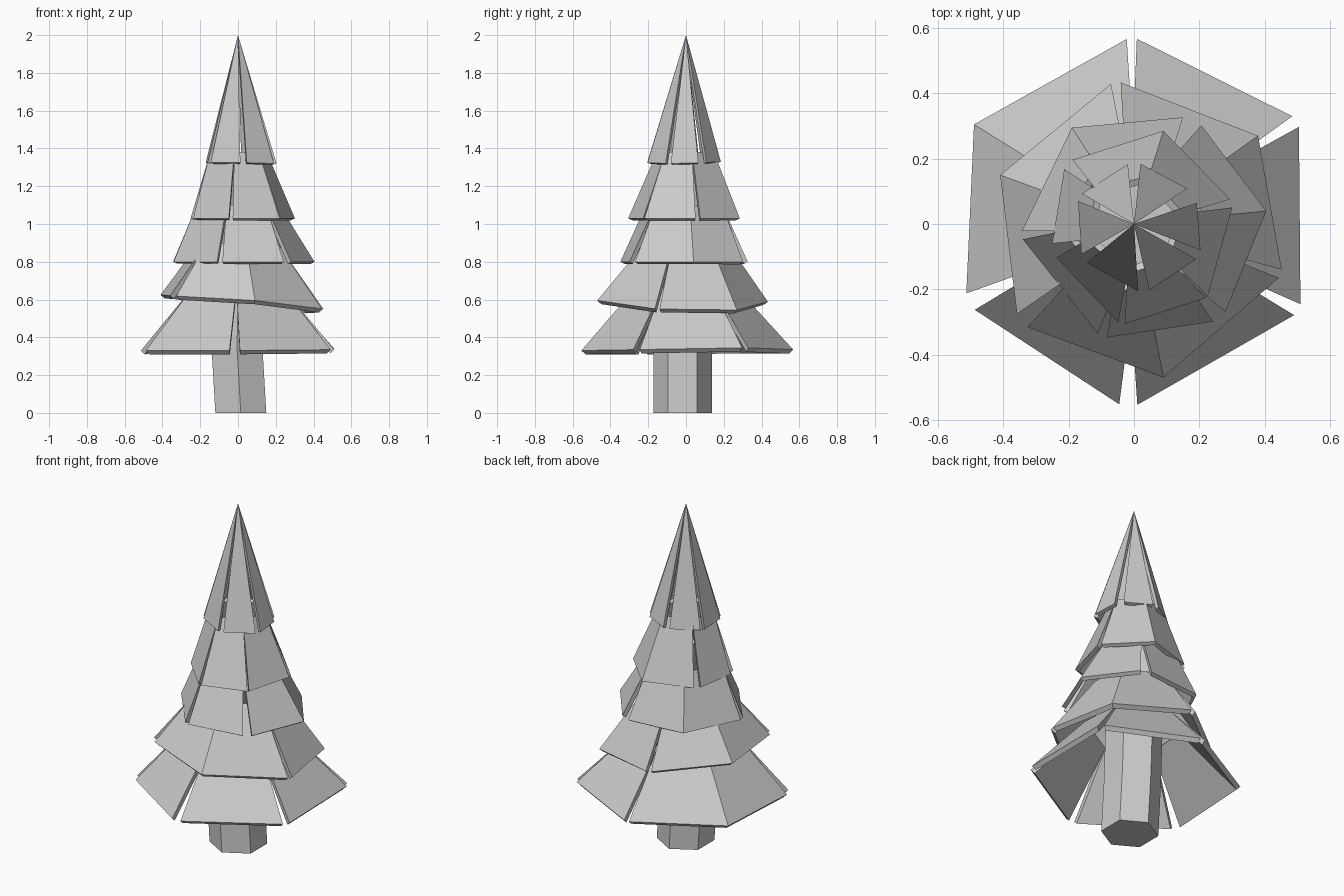
import bpy
import bmesh
from mathutils import Vector

if "Cube" in bpy.data.objects:
    bpy.data.objects.remove(bpy.data.objects["Cube"])

grey = bpy.data.materials.new("plain grey")
grey.diffuse_color = (0.6, 0.6, 0.6, 1)
grey.use_nodes = True
grey.node_tree.nodes["Principled BSDF"].inputs["Base Color"].default_value = grey.diffuse_color


def finish(name, bm):
    bmesh.ops.remove_doubles(bm, verts=bm.verts, dist=0.0005)
    bmesh.ops.recalc_face_normals(bm, faces=bm.faces)
    mesh = bpy.data.meshes.new(name)
    bm.to_mesh(mesh)
    bm.free()
    mesh.materials.append(grey)
    obj = bpy.data.objects.new(name, mesh)
    bpy.context.collection.objects.link(obj)


def tier(name, corners, top_z, top_r, thick):
    """Six thick panels; each rim corner is (x, y, z, slit width)."""
    bm = bmesh.new()
    for i in range(6):
        a, b = corners[i], corners[(i + 1) % 6]
        pa, pb = Vector(a[:3]), Vector(b[:3])
        along = (pb - pa).normalized()
        ta, tb = (Vector((p.x, p.y, 0)).normalized() * top_r + Vector((0, 0, top_z))
                  for p in (pa, pb))
        outer = [pa + along * a[3] / 2, pb - along * b[3] / 2, tb, ta]
        # inner skin sits behind the outer one, along the slope's normal
        run = pa.xy.length - top_r
        rise = top_z - pa.z
        slope = Vector((rise, run)).normalized() * thick
        inner = []
        for p in outer:
            radial = Vector((p.x, p.y, 0))
            step = min(slope.x, radial.length)
            inner.append(p - radial.normalized() * step - Vector((0, 0, slope.y)))
        if top_r == 0:      # pointed panels share the tip
            outer.pop()
            inner.pop()
            inner[2] = outer[2] - Vector((0, 0, thick * 3))
        n = len(outer)
        vo = [bm.verts.new(p) for p in outer]
        vi = [bm.verts.new(p) for p in inner]
        bm.faces.new(vo)
        bm.faces.new(vi[::-1])
        for k in range(n):
            # folded corners (no slit) need no side wall
            if (k == 1 and b[3] == 0) or (k == n - 1 and a[3] == 0):
                continue
            m = (k + 1) % n
            bm.faces.new((vo[k], vi[k], vi[m], vo[m]))
    finish(name, bm)


# Branch tiers, bottom to top
tier("branches_bottom", [
    (0.505, 0.32, 0.345, 0.045), (-0.007, 0.575, 0.335, 0.035),
    (-0.49, 0.305, 0.335, 0), (-0.515, -0.245, 0.33, 0.065),
    (-0.018, -0.57, 0.33, 0.065), (0.51, -0.268, 0.335, 0.045)],
    0.66, 0.27, 0.03)
tier("branches_low", [
    (0.38, 0.27, 0.545, 0), (-0.057, 0.44, 0.59, 0.035),
    (-0.41, 0.15, 0.625, 0), (-0.355, -0.305, 0.62, 0.06),
    (0.09, -0.47, 0.595, 0), (0.455, -0.155, 0.55, 0.03)],
    0.9, 0.22, 0.03)
tier("branches_middle", [
    (0.405, 0.04, 0.80, 0), (0.185, 0.33, 0.80, 0.07),
    (-0.19, 0.295, 0.80, 0), (-0.35, -0.035, 0.80, 0.03),
    (-0.10, -0.35, 0.80, 0.035), (0.27, -0.295, 0.80, 0.055)],
    1.1, 0.22, 0.025)
tier("branches_high", [
    (0.305, 0.065, 1.03, 0.03), (0.09, 0.285, 1.03, 0),
    (-0.21, 0.19, 1.03, 0.045), (-0.255, -0.085, 1.03, 0.05),
    (-0.04, -0.31, 1.03, 0.025), (0.225, -0.225, 1.03, 0.01)],
    1.38, 0.155, 0.025)
tier("treetop", [
    (0.19, 0.095, 1.325, 0.06), (0.0, 0.195, 1.33, 0.045),
    (-0.172, 0.085, 1.325, 0.03), (-0.16, -0.11, 1.325, 0.035),
    (0.03, -0.215, 1.325, 0.04), (0.205, -0.098, 1.32, 0.035)],
    2.0, 0, 0.022)

# Hexagonal trunk, slightly leaning
bm = bmesh.new()
rings = []
for z, cx, cy in ((0, 0.015, -0.018), (0.34, -0.005, -0.018), (0.66, 0.0, 0.0)):
    ring = []
    for x, y in ((0, -1), (0.87, -0.5), (0.87, 0.5), (0, 1), (-0.87, 0.5), (-0.87, -0.5)):
        ring.append(bm.verts.new((cx + x * 0.155, cy + y * 0.155, z)))
    rings.append(ring)
for lo, hi in zip(rings, rings[1:]):
    for k in range(6):
        m = (k + 1) % 6
        bm.faces.new((lo[k], lo[m], hi[m], hi[k]))
bm.faces.new(rings[0][::-1])
bm.faces.new(rings[-1])
finish("trunk", bm)
